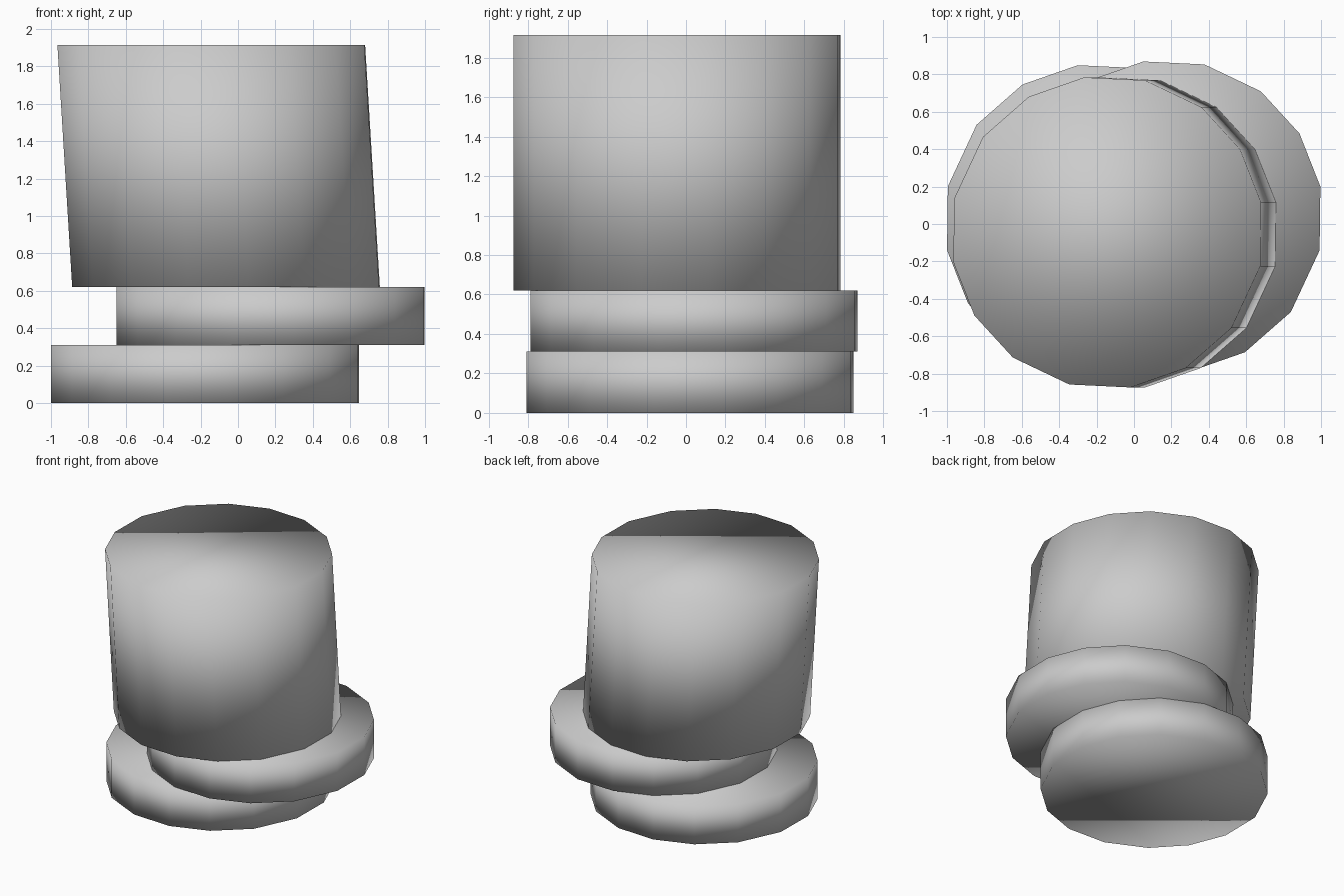
import bpy, bmesh
from math import cos, sin, radians

cube = bpy.data.objects.get("Cube")
if cube:
    bpy.data.objects.remove(cube, do_unlink=True)

# One plain grey for the whole stack
grey = bpy.data.materials.new("light_grey")
grey.use_nodes = True
grey.diffuse_color = (0.6, 0.6, 0.6, 1)
grey.node_tree.nodes["Principled BSDF"].inputs["Base Color"].default_value = (0.6, 0.6, 0.6, 1)

# Slightly uneven sixteen-sided outline, repeated after a half turn
RADIUS = 0.838
HALF = [11, 32, 53, 76, 98.5, 120, 142.5, 167.5]
OUTLINE = [(RADIUS * cos(radians(a)), RADIUS * sin(radians(a)))
           for a in HALF + [a + 180 for a in HALF]]


def add_drum(name, low, high):
    """Closed smooth drum between two centre points; offset centres lean it."""
    bm = bmesh.new()
    rings = [[bm.verts.new((c[0] + x, c[1] + y, c[2])) for x, y in OUTLINE]
             for c in (low, high)]
    bm.faces.new(rings[0][::-1])
    bm.faces.new(rings[1])
    n = len(OUTLINE)
    for i in range(n):
        j = (i + 1) % n
        bm.faces.new((rings[0][i], rings[0][j], rings[1][j], rings[1][i]))
    for face in bm.faces:
        face.smooth = True
    mesh = bpy.data.meshes.new(name)
    bm.to_mesh(mesh)
    bm.free()
    mesh.materials.append(grey)
    bpy.context.collection.objects.link(bpy.data.objects.new(name, mesh))


# Two offset discs with a tall leaning drum on top
add_drum("lower_disc", (-0.177, 0.02, 0), (-0.177, 0.02, 0.31))
add_drum("middle_disc", (0.174, 0.04, 0.31), (0.174, 0.04, 0.62))
add_drum("leaning_drum", (-0.064, -0.045, 0.62), (-0.143, -0.045, 1.915))
